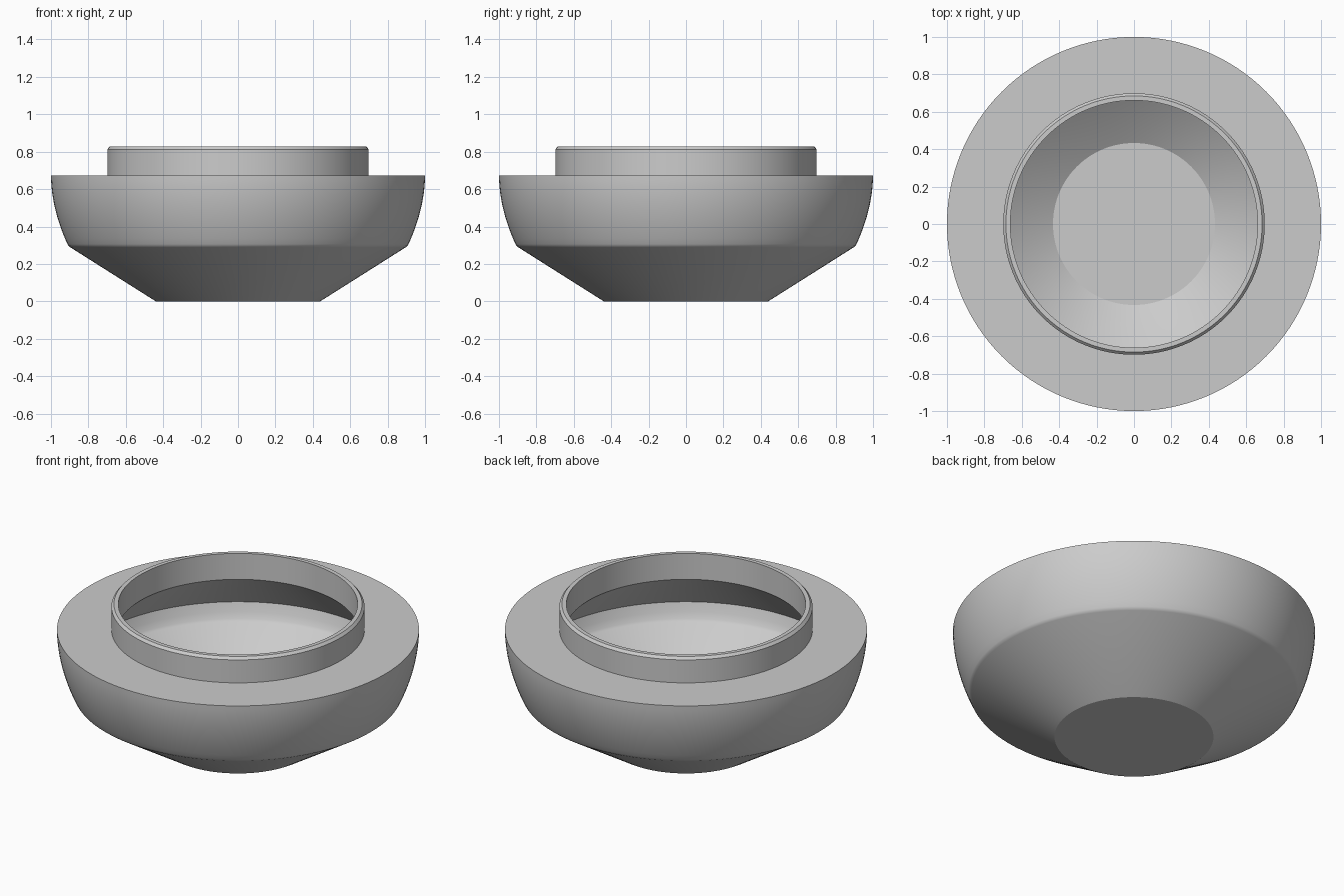
import bpy, bmesh, math

cube = bpy.data.objects.get("Cube")
if cube:
    bpy.data.objects.remove(cube, do_unlink=True)

grey = bpy.data.materials.new("plain grey")
grey.use_nodes = True
colour = (0.6, 0.6, 0.6, 1)
grey.diffuse_color = colour
grey.node_tree.nodes["Principled BSDF"].inputs["Base Color"].default_value = colour


def lathe(name, profile, steps=128):
    """Spin a radius/height profile about z; zero-radius ends close the solid."""
    bm = bmesh.new()
    verts = [bm.verts.new((r, 0, z)) for r, z in profile]
    edges = [bm.edges.new(pair) for pair in zip(verts, verts[1:])]
    bmesh.ops.spin(bm, geom=verts + edges, cent=(0, 0, 0), axis=(0, 0, 1),
                   angle=math.tau, steps=steps)
    bmesh.ops.remove_doubles(bm, verts=bm.verts, dist=0.0003)
    bmesh.ops.recalc_face_normals(bm, faces=bm.faces)
    mesh = bpy.data.meshes.new(name)
    bm.to_mesh(mesh)
    bm.free()
    mesh.materials.append(grey)
    obj = bpy.data.objects.new(name, mesh)
    bpy.context.collection.objects.link(obj)
    bpy.ops.object.select_all(action="DESELECT")
    obj.select_set(True)
    bpy.context.view_layer.objects.active = obj
    bpy.ops.object.shade_smooth_by_angle(angle=math.radians(25))
    return obj


# Base, sloping underside and softened lower edge
underside = [(0, 0), (0.439, 0), (0.449, 0.006), (0.897, 0.289), (0.906, 0.296), (0.912, 0.306)]

# Side wall curving up to vertical
side = []
for i in range(1, 13):
    t = i / 12
    side.append((0.912 + 0.088 * (1 - (1 - t) ** 1.9), 0.306 + 0.367 * t))

# Shoulder, raised neck and chamfered rim
neck = [(0.699, 0.673), (0.699, 0.813), (0.685, 0.828), (0.661, 0.828), (0.661, 0.67)]

# Hollow: sloping ceiling, thin side wall, sloping floor and flat bottom
hollow = [(0.922, 0.412), (0.904, 0.36), (0.887, 0.325), (0.877, 0.313), (0.433, 0.03), (0, 0.03)]

lathe("hollow_bowl", underside + side + neck + hollow)
